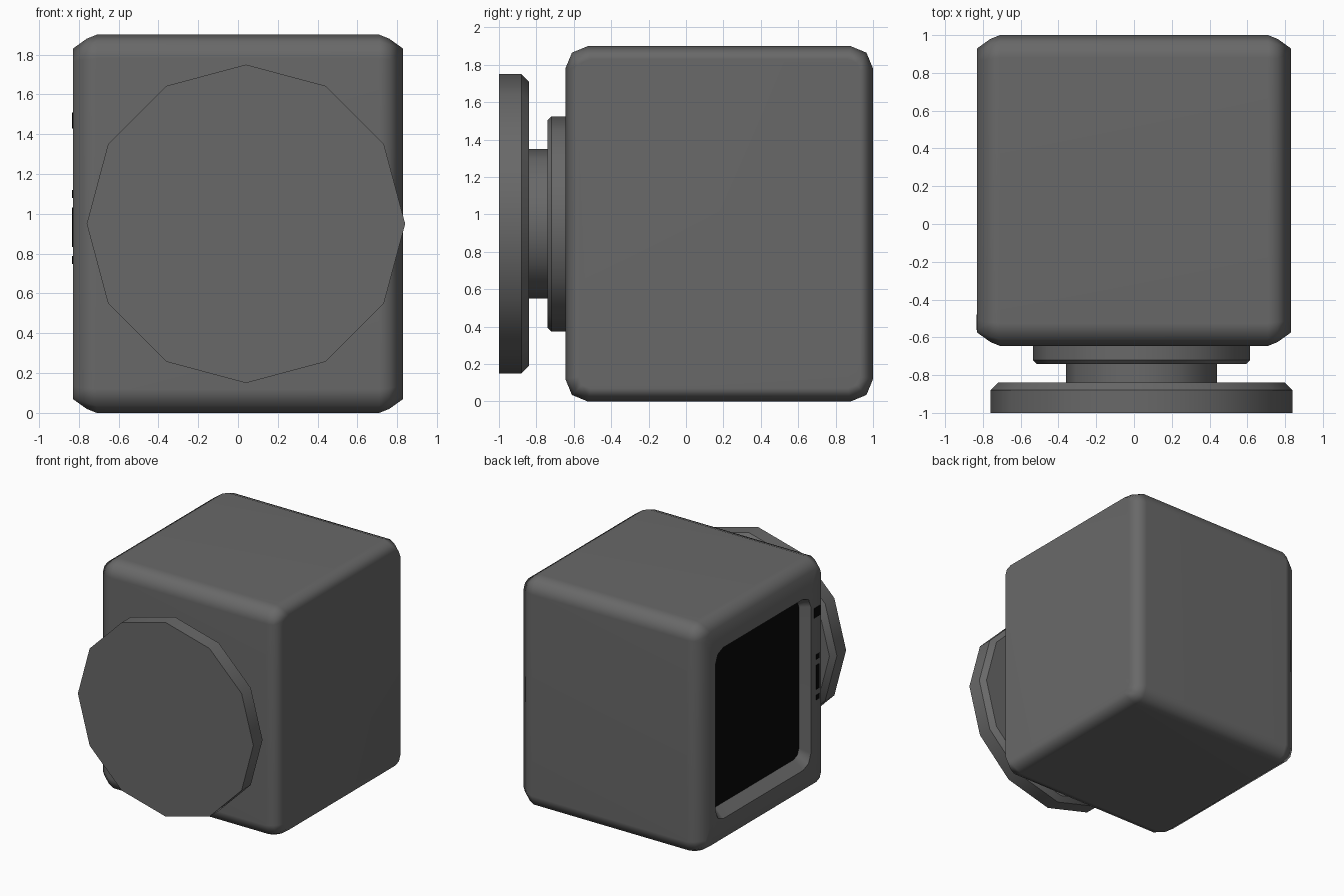
import bpy, bmesh, math

if "Cube" in bpy.data.objects:
    bpy.data.objects.remove(bpy.data.objects["Cube"])


def material(name, v):
    m = bpy.data.materials.new(name)
    m.diffuse_color = (v, v, v, 1)
    m.use_nodes = True
    m.node_tree.nodes["Principled BSDF"].inputs["Base Color"].default_value = m.diffuse_color
    return m


GREY = material("dark grey plastic", 0.14)
BLACK = material("black", 0.003)


def finish(name, bm, mats, angle):
    bmesh.ops.recalc_face_normals(bm, faces=bm.faces)
    me = bpy.data.meshes.new(name)
    bm.to_mesh(me)
    bm.free()
    for m in mats:
        me.materials.append(m)
    ob = bpy.data.objects.new(name, me)
    bpy.context.collection.objects.link(ob)
    bpy.ops.object.select_all(action='DESELECT')
    ob.select_set(True)
    bpy.context.view_layer.objects.active = ob
    bpy.ops.object.shade_smooth_by_angle(angle=math.radians(angle))
    return ob


def loft(bm, rings):
    """Bridge equal-length rings of points and cap both ends; returns bands and caps."""
    loops = [[bm.verts.new(p) for p in ring] for ring in rings]
    bands = []
    for a, b in zip(loops, loops[1:]):
        n = len(a)
        bands.append([bm.faces.new((a[i], a[(i + 1) % n], b[(i + 1) % n], b[i]))
                      for i in range(n)])
    return bands, bm.faces.new(loops[0]), bm.faces.new(loops[-1])


def round_rect(x, y0, y1, z0, z1, r):
    """Rounded rectangle in the plane at x, three points per corner."""
    pts = []
    corners = [(y1 - r, z1 - r), (y0 + r, z1 - r), (y0 + r, z0 + r), (y1 - r, z0 + r)]
    for k, (cy, cz) in enumerate(corners):
        for j in range(3):
            a = math.radians(90 * k + 45 * j)
            pts.append((x, cy + r * math.cos(a), cz + r * math.sin(a)))
    return pts


# Body: rounded box with a recessed display in the -x side
def body_ring(x, o):
    return round_rect(x, -0.645 + o, 1.0 - o, o, 1.9 - o, 0.12 - 0.8 * o)


edge = [(0.83, 0.07), (0.76, 0.02), (0.71, 0.0)]
rings = [body_ring(x, o) for x, o in edge]
rings += [body_ring(-x, o) for x, o in reversed(edge)]
rings.append(round_rect(-0.83, -0.44, 0.80, 0.23, 1.64, 0.1))
rings.append(round_rect(-0.75, -0.40, 0.76, 0.30, 1.60, 0.07))
bm = bmesh.new()
bands, first, screen = loft(bm, rings)
screen.material_index = 1
for f in bands[-1]:
    for e in f.edges:
        if abs(e.verts[0].co.x - e.verts[1].co.x) < 1e-4:
            e.smooth = False
rim = [i for i, e in enumerate(bm.edges) if not e.smooth]
body = finish("body", bm, [GREY, BLACK], 60)
for i in rim:
    body.data.edges[i].use_edge_sharp = True
wn = body.modifiers.new("weighted normals", 'WEIGHTED_NORMAL')
wn.keep_sharp = True


# Front parts: twelve-sided discs along y, profile given as (y, radius)
def disc(name, profile, sides=12):
    rings = []
    for y, r in profile:
        rings.append([(0.04 + r * math.cos(math.tau * i / sides), y,
                       0.95 + r * math.sin(math.tau * i / sides)) for i in range(sides)])
    bm = bmesh.new()
    loft(bm, rings)
    finish(name, bm, [GREY], 35)


disc("front_disc", [(-1.0, 0.8), (-0.88, 0.8), (-0.84, 0.76)])
disc("neck", [(-0.84, 0.4), (-0.735, 0.4)])
disc("mount_ring", [(-0.74, 0.555), (-0.72, 0.575), (-0.645, 0.575)])


# Black controls beside the display, as thin plates
def plate(name, y, z, w, h):
    bm = bmesh.new()
    bmesh.ops.create_cube(bm, size=1)
    for v in bm.verts:
        v.co = (-0.83 + v.co.x * 0.008, y + v.co.y * w, z + v.co.z * h)
    finish(name, bm, [BLACK], 30)


plate("indicator", -0.52, 1.47, 0.08, 0.08)
plate("upper_button", -0.528, 1.10, 0.045, 0.04)
plate("slider", -0.528, 0.933, 0.045, 0.2)
plate("lower_button", -0.528, 0.767, 0.045, 0.04)
